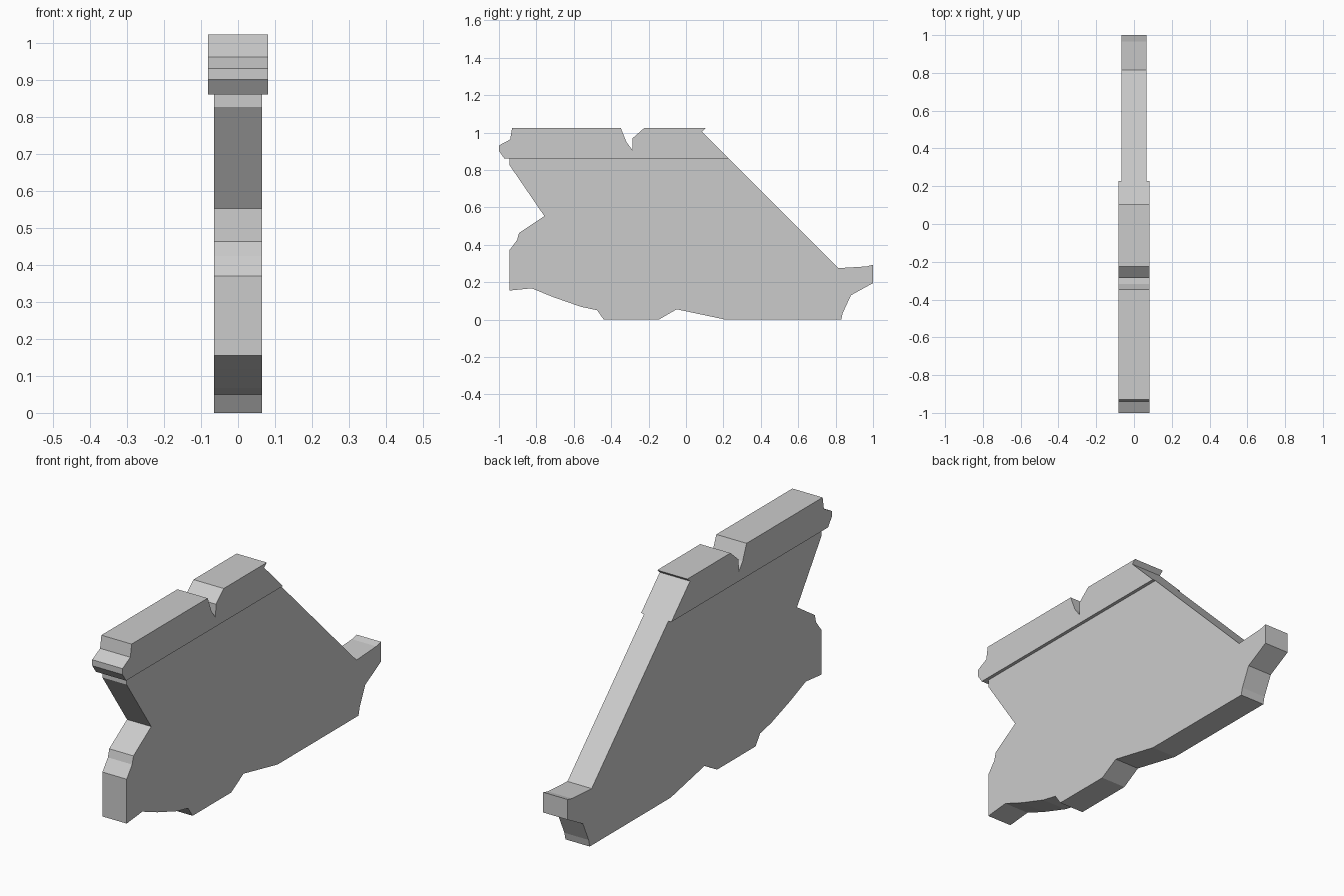
import bpy, bmesh


def slab(name, outline, half_width):
    """Extrude a (y, z) side outline symmetrically along x."""
    bm = bmesh.new()
    face = bm.faces.new([bm.verts.new((-half_width, y, z)) for y, z in outline])
    ext = bmesh.ops.extrude_face_region(bm, geom=[face])
    moved = [v for v in ext["geom"] if isinstance(v, bmesh.types.BMVert)]
    bmesh.ops.translate(bm, verts=moved, vec=(2 * half_width, 0, 0))
    bmesh.ops.recalc_face_normals(bm, faces=bm.faces)
    mesh = bpy.data.meshes.new(name)
    bm.to_mesh(mesh)
    bm.free()
    obj = bpy.data.objects.new(name, mesh)
    bpy.context.collection.objects.link(obj)
    return obj


# Main wall: jagged base, notched front, sloping back with a small tail
slab("wall_body", [
    (-0.945, 0.155), (-0.825, 0.167), (-0.71, 0.12), (-0.56, 0.068),
    (-0.475, 0.05), (-0.44, 0), (-0.145, 0), (-0.05, 0.055), (0.21, 0),
    (0.83, 0), (0.838, 0.035), (0.882, 0.13), (1, 0.195), (1, 0.293),
    (0.965, 0.284), (0.815, 0.275), (0.228, 0.862), (-0.945, 0.862),
    (-0.945, 0.828), (-0.757, 0.553), (-0.893, 0.463), (-0.903, 0.425),
    (-0.945, 0.37)], 0.065)

# Wider capping course with a chipped front end and a notch in the top
slab("wall_cap", [
    (-0.972, 0.862), (-1, 0.902), (-1, 0.931), (-0.94, 0.963),
    (-0.93, 1.023), (-0.348, 1.023), (-0.318, 0.948), (-0.287, 0.907),
    (-0.285, 0.97), (-0.225, 1.023), (0.105, 1.023), (0.085, 1.005),
    (0.228, 0.862)], 0.081)
